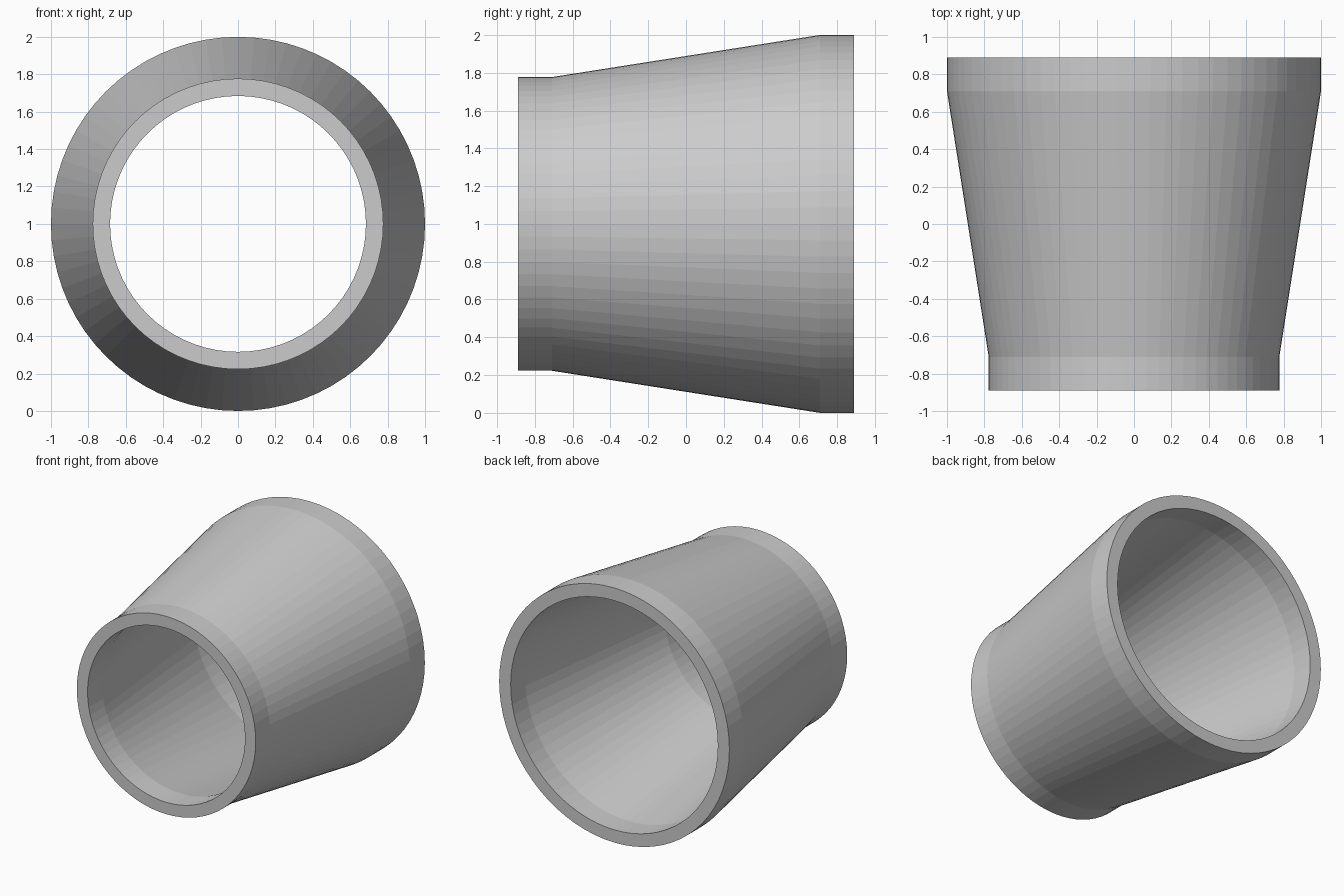
import bpy, bmesh, math

if "Cube" in bpy.data.objects:
    bpy.data.objects.remove(bpy.data.objects["Cube"])

SEGMENTS = 72

# Closed wall profile as (radius, y): outer skin front to back, then bore back to front
PROFILE = [(0.777, -0.89), (0.777, -0.71), (1.0, 0.71), (1.0, 0.89),
           (0.90, 0.89), (0.90, 0.71), (0.684, -0.71), (0.684, -0.89)]

# Revolve the profile around the y axis, one unit above the floor
bm = bmesh.new()
rings = []
for i in range(SEGMENTS):
    a = 2 * math.pi * i / SEGMENTS
    rings.append([bm.verts.new((r * math.cos(a), y, 1 + r * math.sin(a)))
                  for r, y in PROFILE])
n = len(PROFILE)
for i in range(SEGMENTS):
    p, q = rings[i], rings[(i + 1) % SEGMENTS]
    for j in range(n):
        k = (j + 1) % n
        bm.faces.new((p[j], p[k], q[k], q[j]))
bmesh.ops.recalc_face_normals(bm, faces=bm.faces)

# Concentric pipe reducer, flat faceted
mesh = bpy.data.meshes.new("pipe_reducer")
bm.to_mesh(mesh)
bm.free()
reducer = bpy.data.objects.new("pipe_reducer", mesh)
bpy.context.collection.objects.link(reducer)
